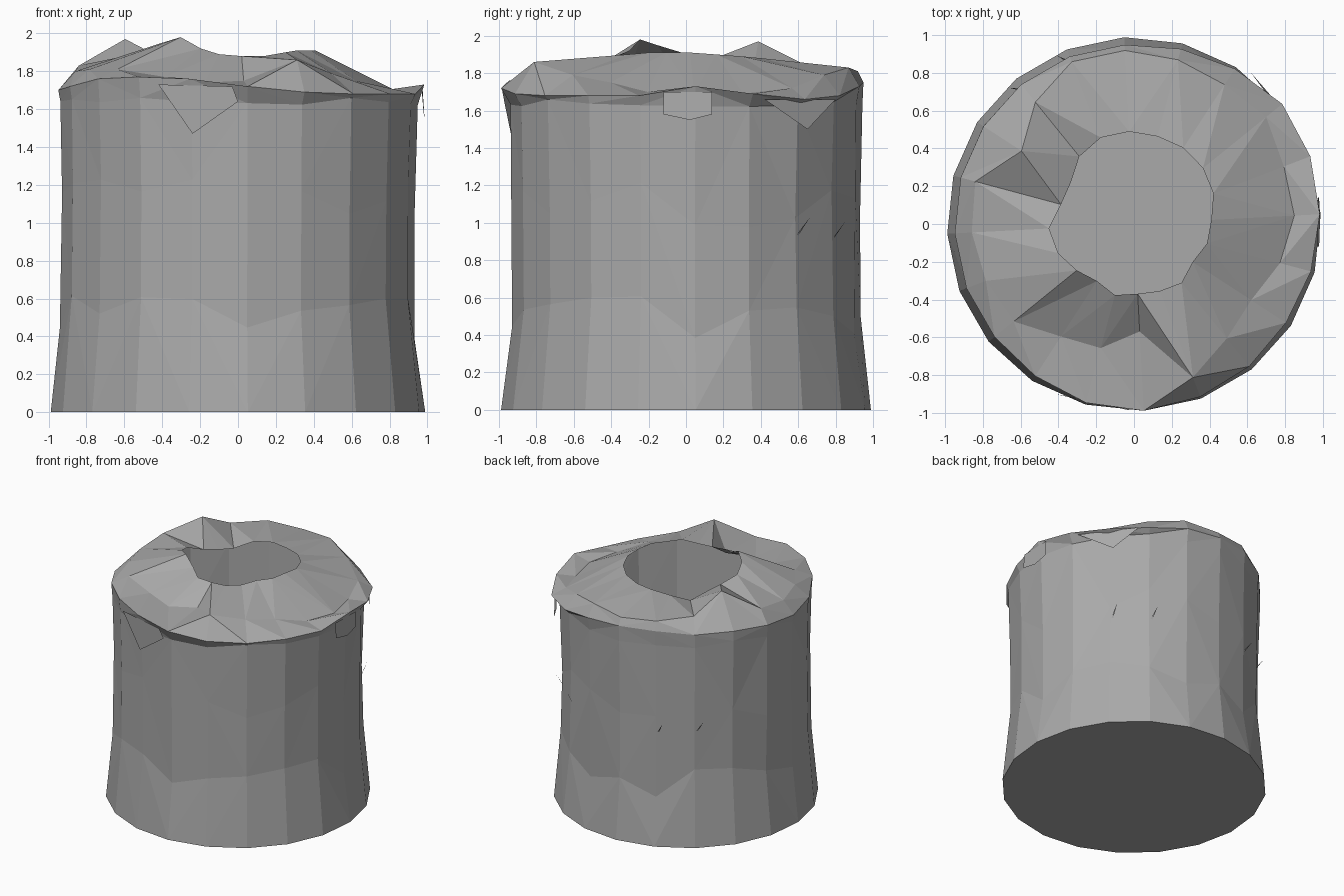
import bpy
import bmesh
import math
import random
from mathutils import Vector

default_cube = bpy.data.objects.get("Cube")
if default_cube:
    bpy.data.objects.remove(default_cube, do_unlink=True)

random.seed(4)
SIDES = 20

# Single worn grey material
grey = bpy.data.materials.new("stone grey")
grey.use_nodes = True
grey.diffuse_color = (0.4, 0.4, 0.4, 1)
shader = grey.node_tree.nodes["Principled BSDF"]
shader.inputs["Base Color"].default_value = grey.diffuse_color


def finish(name, bm):
    mesh = bpy.data.meshes.new(name)
    bm.to_mesh(mesh)
    bm.free()
    mesh.materials.append(grey)
    obj = bpy.data.objects.new(name, mesh)
    bpy.context.collection.objects.link(obj)
    return obj


def polar(index, radius, z):
    angle = math.radians(-87 + 360 / SIDES * index)
    return Vector((radius * math.cos(angle), radius * math.sin(angle), z))


def add_ring(bm, radii, heights):
    return [bm.verts.new(polar(i, r, z)) for i, (r, z) in enumerate(zip(radii, heights))]


def bridge(bm, lower, upper):
    for i in range(SIDES):
        j = (i + 1) % SIDES
        a, b, c, d = lower[i], lower[j], upper[j], upper[i]
        # Split along the diagonal that gives the more outward crease
        if (a.co + c.co).length > (b.co + d.co).length:
            bm.faces.new((a, b, c))
            bm.faces.new((a, c, d))
        else:
            bm.faces.new((a, b, d))
            bm.faces.new((b, c, d))


def rough(value, amount):
    return [value + random.uniform(-amount, amount) for _ in range(SIDES)]


# Crown profile going round from the front: radii, and heights above the base
rim_r = [.99, .98, .97, .96, .97, .985, 1, 1.01, .98, .96,
         .95, .95, .95, .95, .95, .95, .95, .95, .96, .98]
rim_z = [1.72, 1.69, 1.68, 1.68, 1.68, 1.73, 1.69, 1.66, 1.68, 1.73,
         1.75, 1.76, 1.74, 1.74, 1.72, 1.7, 1.72, 1.76, 1.77, 1.76]
shoulder_r = [.57, .87, .78, .74, .8, .85, .85, .9, .88, .9,
              .92, .92, .83, .71, .87, .86, .84, .82, .71, .68]
shoulder_z = [1.75, 1.86, 1.79, 1.75, 1.7, 1.69, 1.69, 1.72, 1.79, 1.83,
              1.81, 1.83, 1.84, 1.97, 1.83, 1.8, 1.81, 1.81, 1.77, 1.74]
hole_r = [.37, .38, .4, .37, .4, .41, .45, .47, .48, .48,
          .49, .49, .46, .4, .4, .45, .43, .39, .36, .39]
hole_z = [1.88, 1.88, 1.9, 1.91, 1.91, 1.91, 1.9, 1.89, 1.88, 1.87,
          1.87, 1.85, 1.8, 1.83, 1.86, 1.91, 1.95, 1.98, 1.92, 1.89]

# Hollow body: flared foot, upright faceted wall, closed base
bm = bmesh.new()
foot = add_ring(bm, [.99] * SIDES, [0] * SIDES)
rings = [
    foot,
    add_ring(bm, rough(.935, .008), rough(.5, .14)),
    add_ring(bm, rough(.935, .008), rough(1.1, .14)),
    add_ring(bm, rough(.945, .006), rough(1.64, .02)),
]
# Uneven rim, shoulder and open mouth
rings.append(add_ring(bm, rim_r, rim_z))
rings.append(add_ring(bm, shoulder_r, shoulder_z))
rings.append(add_ring(bm, hole_r, hole_z))
for lower, upper in zip(rings, rings[1:]):
    bridge(bm, lower, upper)
bm.faces.new(list(reversed(foot)))
finish("hollow_body", bm)


def add_shard(name, points):
    bm = bmesh.new()
    bm.faces.new([bm.verts.new(p) for p in points])
    finish(name, bm)


# Ragged flaps hanging from the rim
add_shard("front_flap", [(-.42, -.9, 1.73), (-.24, -.935, 1.47), (.0, -.97, 1.64), (-.03, -.985, 1.72)])
add_shard("side_flap", [(.98, -.12, 1.58), (.985, .02, 1.55), (.98, .14, 1.58),
                        (.975, .14, 1.7), (.97, -.12, 1.7)])
add_shard("back_side_flap", [(.9, .42, 1.66), (.75, .65, 1.5), (.62, .8, 1.66)])

# Thin splinters on the wall
for name, index, z in (("splinter_one", 7, .92), ("splinter_two", 8, .9),
                       ("splinter_three", 11, .9), ("splinter_four", 12, .92)):
    add_shard(name, [polar(index, .92, z), polar(index + .06, .92, z), polar(index + .2, .98, z + .11)])
